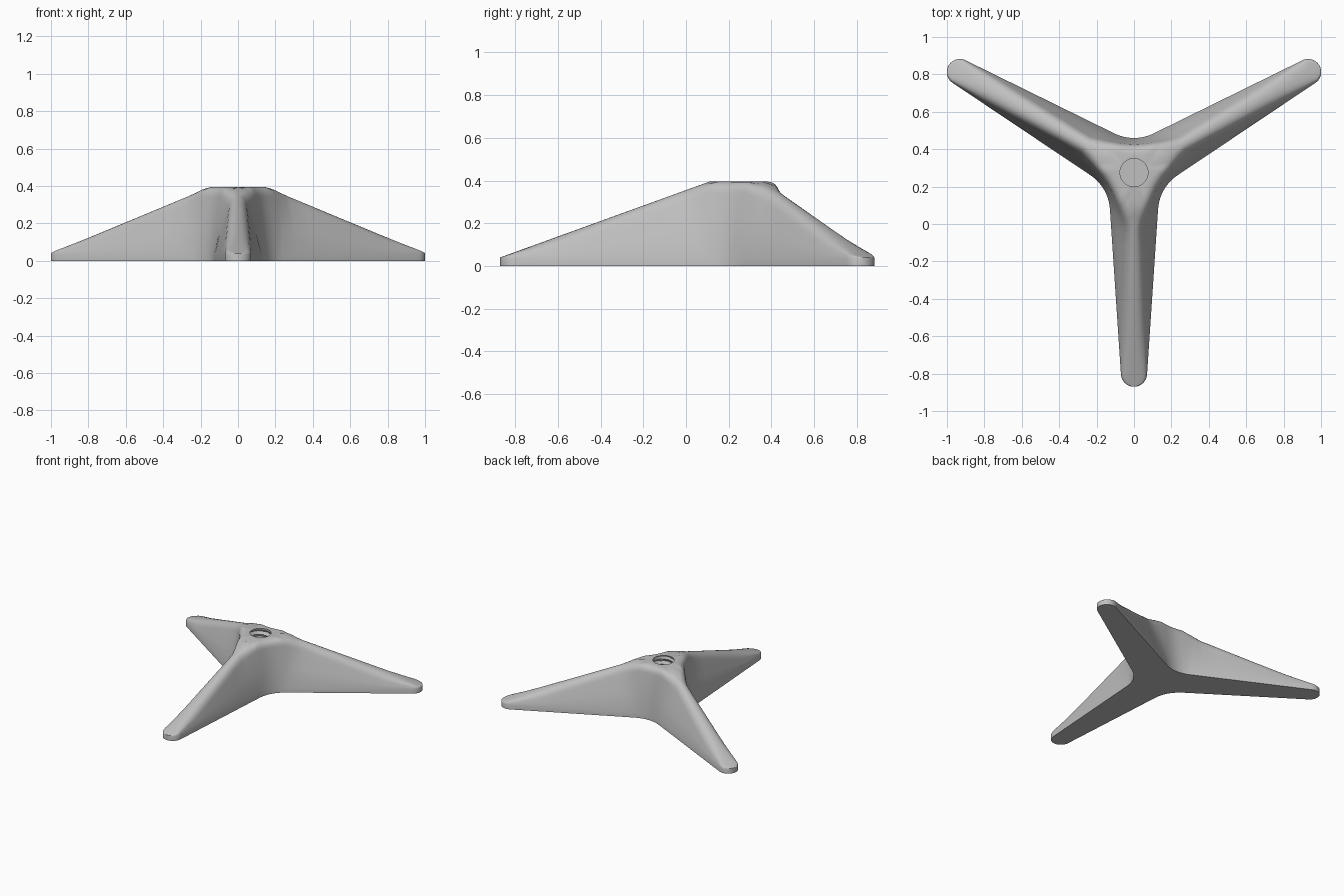
import bpy, bmesh, math
from mathutils import Vector

if "Cube" in bpy.data.objects:
    bpy.data.objects.remove(bpy.data.objects["Cube"])

HUB_Y, TOP, BAND, RIM, FLOOR = 0.275, 0.395, 0.036, 0.075, 0.05
SEG = 36  # segments round the threaded hole

grey = bpy.data.materials.new("grey")
grey.diffuse_color = (0.527, 0.527, 0.527, 1)
grey.use_nodes = True
grey.node_tree.nodes["Principled BSDF"].inputs["Base Color"].default_value = grey.diffuse_color


def bezier(a, b, c, t):
    return a * (1 - t) ** 2 + b * (2 * t * (1 - t)) + c * t * t


def ridge_z(d):
    return min(TOP, TOP - (d - 0.165) * 0.3622)


def edge_w(d):
    return 0.1417 - 0.0667 * d


def station(base, corner, ridge):
    """Half cross-section: foot band, sloping side, rounded shoulder, ridge."""
    foot = Vector((base[0], base[1], 0))
    band = Vector((base[0], base[1], BAND))
    k = Vector((corner[0], corner[1], ridge_z(corner[0])))
    r = Vector((ridge[0], ridge[1], ridge_z(ridge[0])))
    side, top = (band - k).length, (r - k).length
    s = k.lerp(band, min(0.5, 0.055 / max(side, 1e-6)))
    e = k.lerp(r, min(1.0, 0.055 / max(top, 1e-6)))
    pts = [foot, band, band.lerp(s, 0.5)]
    pts += [bezier(s, k, e, i / 6) for i in range(7)]
    return pts + [r]


# Stations of one half leg, with the leg running along +x
stations = []
ridge_path = [(RIM * math.cos(a), RIM * math.sin(a))
              for a in (math.radians(60 - 10 * i) for i in range(7))]
ridge_path += [(0.12, 0), (0.165, 0), (0.22, 0), (0.3, 0)]
for i, ridge in enumerate(ridge_path):
    t = i / 10
    if i <= 8:
        base = bezier(Vector((0.0925, 0.160)), Vector((0.1405, 0.1323)),
                      Vector((0.2, edge_w(0.2))), i / 8)
    else:
        d = 0.2 + 0.05 * (i - 8)
        base = (d, edge_w(d))
    corner = bezier(Vector((0.0725, 0.1256)), Vector((0.142, 0.0856)), Vector((0.3, 0.035)), t)
    stations.append(station(base, corner, ridge))
for i in range(1, 9):
    d = 0.3 + 0.775 * i / 8
    stations.append(station((d, edge_w(d)), (d, 0.035 + 0.025 * i / 8), (d, 0)))
for i in range(1, 9):
    a = math.pi / 2 * i / 8
    d, w = 1.075 + 0.07 * math.sin(a), 0.07 * math.cos(a)
    stations.append(station((d, w), (d, w * 0.86), (d, 0)))

bm = bmesh.new()


def place(p, angle, flip):
    x, y = p.x, -p.y if flip else p.y
    c, s = math.cos(angle), math.sin(angle)
    return bm.verts.new((x * c - y * s, x * s + y * c + HUB_Y, p.z))


# Three mirrored legs, with a flat underside
for angle in (math.radians(a) for a in (-90, 30, 150)):
    for flip in (False, True):
        grid = [[place(p, angle, flip) for p in st] for st in stations]
        keel = [place(Vector((st[0].x, 0, 0)), angle, flip) for st in stations]
        hub = place(Vector((0, 0, 0)), angle, flip)
        for i in range(len(grid) - 1):
            for j in range(len(grid[i]) - 1):
                q = [grid[i][j], grid[i + 1][j], grid[i + 1][j + 1], grid[i][j + 1]]
                bm.faces.new(q[::-1] if flip else q)
            q = [keel[i], keel[i + 1], grid[i + 1][0], grid[i][0]]
            bm.faces.new(q[::-1] if flip else q)
        q = [hub, keel[0], grid[0][0]]
        bm.faces.new(q[::-1] if flip else q)

# Threaded hole with a flat floor
rows, pitch = 72, 0.042
hole = []
for j in range(rows + 1):
    z = TOP + (FLOOR - TOP) * j / rows
    fade = min(1, j / 4)
    ring = []
    for i in range(SEG):
        a = 2 * math.pi * i / SEG + math.pi / 6
        f = (z / pitch - i / SEG) % 1
        r = RIM + 0.016 * fade * (1 - abs(2 * f - 1))
        ring.append(bm.verts.new((r * math.cos(a), r * math.sin(a) + HUB_Y, z)))
    hole.append(ring)
for j in range(rows):
    for i in range(SEG):
        n = (i + 1) % SEG
        bm.faces.new((hole[j][i], hole[j][n], hole[j + 1][n], hole[j + 1][i]))
bm.faces.new(hole[-1])

bmesh.ops.remove_doubles(bm, verts=bm.verts[:], dist=0.0004)
bmesh.ops.dissolve_degenerate(bm, edges=bm.edges[:], dist=0.0001)
bmesh.ops.recalc_face_normals(bm, faces=bm.faces[:])
mesh = bpy.data.meshes.new("tripod_base")
bm.to_mesh(mesh)
bm.free()
mesh.materials.append(grey)
base_obj = bpy.data.objects.new("tripod_base", mesh)
bpy.context.collection.objects.link(base_obj)
bpy.context.view_layer.objects.active = base_obj
base_obj.select_set(True)
bpy.ops.object.shade_smooth_by_angle(angle=math.radians(30))
